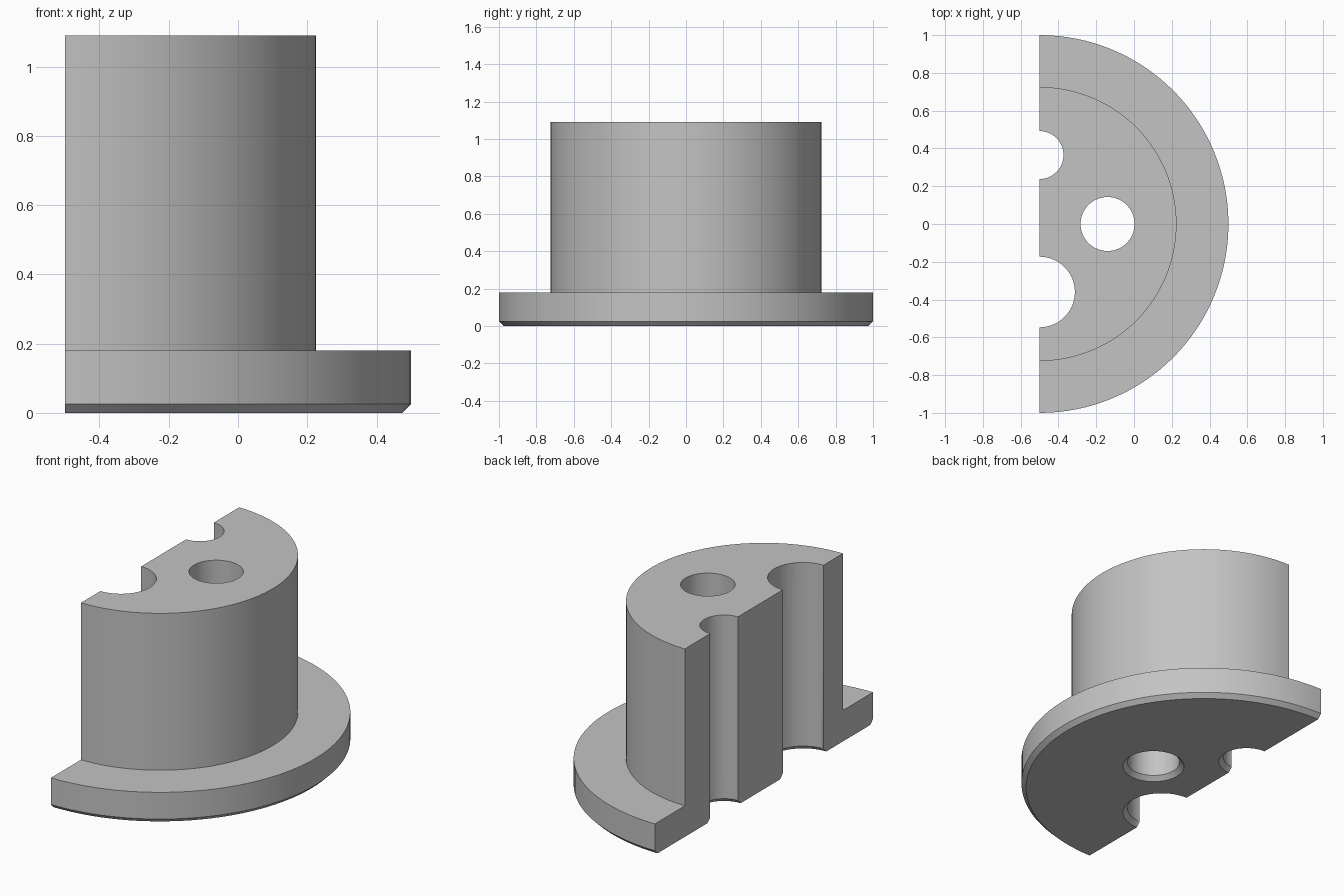
import bpy, bmesh, math
from mathutils import Vector

cube = bpy.data.objects.get("Cube")
if cube:
    bpy.data.objects.remove(cube, do_unlink=True)

CUT_X = -0.5      # plane of the flat face, also the axis of the round body
HEIGHT = 1.09
CHAMFER = 0.025

grey = bpy.data.materials.new("plain grey")
grey.use_nodes = True
colour = (0.55, 0.55, 0.55, 1)
grey.diffuse_color = colour
grey.node_tree.nodes["Principled BSDF"].inputs["Base Color"].default_value = colour


def lathe(name, profile, x, y, steps):
    """Revolve (radius, z) points around a vertical axis at x, y."""
    bm = bmesh.new()
    verts = [bm.verts.new((x + r, y, z)) for r, z in profile]
    edges = [bm.edges.new(pair) for pair in zip(verts, verts[1:])]
    bmesh.ops.spin(bm, geom=verts + edges, cent=(x, y, 0), axis=(0, 0, 1),
                   angle=math.tau, steps=steps)
    bmesh.ops.remove_doubles(bm, verts=bm.verts[:], dist=1e-5)
    bmesh.ops.recalc_face_normals(bm, faces=bm.faces[:])
    mesh = bpy.data.meshes.new(name)
    bm.to_mesh(mesh)
    bm.free()
    mesh.materials.append(grey)
    obj = bpy.data.objects.new(name, mesh)
    bpy.context.collection.objects.link(obj)
    return obj


# Flanged body: chamfered foot, flange and upright boss
body = lathe("flanged_half_bushing", [
    (0, 0), (1 - CHAMFER, 0), (1, CHAMFER), (1, 0.18),
    (0.725, 0.18), (0.725, HEIGHT), (0, HEIGHT)], CUT_X, 0, 128)

# Slice away one half, leaving a closed flat face
bm = bmesh.new()
bm.from_mesh(body.data)
bmesh.ops.bisect_plane(bm, geom=bm.verts[:] + bm.edges[:] + bm.faces[:], dist=1e-5,
                       plane_co=(CUT_X, 0, 0), plane_no=(-1, 0, 0), clear_outer=True)
rim = [e for e in bm.edges if e.is_boundary]
bmesh.ops.holes_fill(bm, edges=rim, sides=0)
bmesh.ops.recalc_face_normals(bm, faces=bm.faces[:])
bm.to_mesh(body.data)
bm.free()

# Bores with a countersunk lower mouth: centre hole and two half grooves
bpy.context.view_layer.objects.active = body
body.select_set(True)
bores = [("centre_bore", -0.14, 0, 0.143),
         ("small_groove", CUT_X, 0.365, 0.127),
         ("large_groove", CUT_X, -0.36, 0.187)]
for name, x, y, r in bores:
    low = 0.02
    cutter = lathe(name + "_cutter", [
        (0, -low), (r + CHAMFER + low, -low), (r, CHAMFER),
        (r, HEIGHT + 0.1), (0, HEIGHT + 0.1)], x, y, 64)
    cutter.hide_render = True
    cut = body.modifiers.new(name, 'BOOLEAN')
    cut.operation = 'DIFFERENCE'
    cut.solver = 'EXACT'
    cut.object = cutter
    bpy.ops.object.modifier_apply(modifier=cut.name)
    bpy.data.objects.remove(cutter, do_unlink=True)

bpy.ops.object.shade_smooth_by_angle(angle=math.radians(30))
